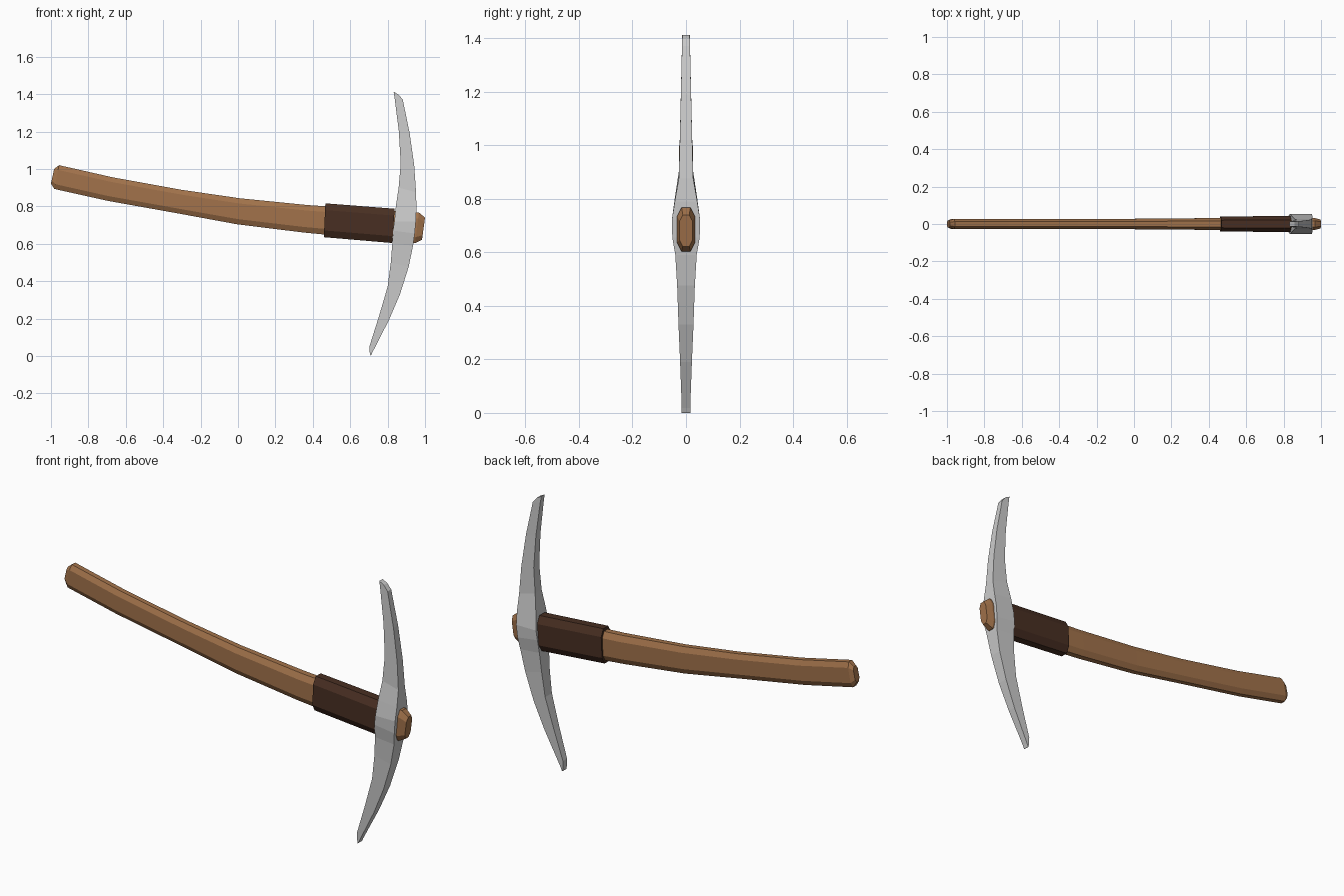
import bpy, bmesh


def loft(name, stations, colour=None, chamfer=True):
    """Skin closed rings; a station is (top x, top z, bottom x, bottom z, half width)."""
    bm = bmesh.new()
    rings = []
    for tx, tz, bx, bz, w in stations:
        if chamfer:
            prof = [(-.5, 0), (.5, 0), (1, .2), (1, .8), (.5, 1), (-.5, 1), (-1, .8), (-1, .2)]
        else:
            prof = [(-1, 0), (1, 0), (1, 1), (-1, 1)]
        rings.append([bm.verts.new((tx + (bx - tx) * t, w * s, tz + (bz - tz) * t))
                      for s, t in prof])
    n = len(rings[0])
    for a, b in zip(rings, rings[1:]):
        for i in range(n):
            j = (i + 1) % n
            bm.faces.new((a[i], a[j], b[j], b[i]))
    bm.faces.new(rings[0])
    bm.faces.new(rings[-1])
    bmesh.ops.recalc_face_normals(bm, faces=bm.faces)
    mesh = bpy.data.meshes.new(name)
    bm.to_mesh(mesh)
    bm.free()
    obj = bpy.data.objects.new(name, mesh)
    bpy.context.collection.objects.link(obj)
    if colour:
        mat = bpy.data.materials.new(name + "_colour")
        mat.diffuse_color = (*colour, 1)
        mesh.materials.append(mat)
    return obj


# Curved wooden handle with bevelled ends
loft("handle", [
    (-.983, 1.00, -1.0, .922, .018),
    (-.957, 1.02, -.982, .893, .027),
    (-.67, .955, -.70, .83, .027),
    (-.30, .888, -.32, .762, .027),
    (.01, .843, -.005, .704, .028),
    (.37, .807, .35, .660, .031),
    (.967, .767, .947, .603, .033),
    (1.0, .74, .984, .622, .024)], (.36, .17, .07))

# Dark grip wrap behind the head
loft("grip_wrap", [
    (.467, .816, .459, .635, .040),
    (.838, .787, .824, .604, .043)], (.065, .028, .016))

# Two-armed metal head, from upper tip to lower tip
loft("pick_head", [
    (.832, 1.412, .858, 1.398, .014),
    (.838, 1.375, .881, 1.37, .015),
    (.860, 1.20, .918, 1.19, .019),
    (.870, 1.03, .942, 1.02, .023),
    (.859, .90, .952, .875, .027),
    (.844, .80, .954, .79, .042),
    (.836, .72, .951, .72, .053),
    (.829, .67, .945, .655, .051),
    (.825, .60, .936, .59, .040),
    (.817, .50, .912, .475, .033),
    (.800, .37, .866, .33, .028),
    (.753, .21, .806, .19, .022),
    (.704, .055, .737, .055, .017),
    (.704, .02, .718, .018, .016),
    (.708, .0, .711, .002, .016)], None, chamfer=False)
